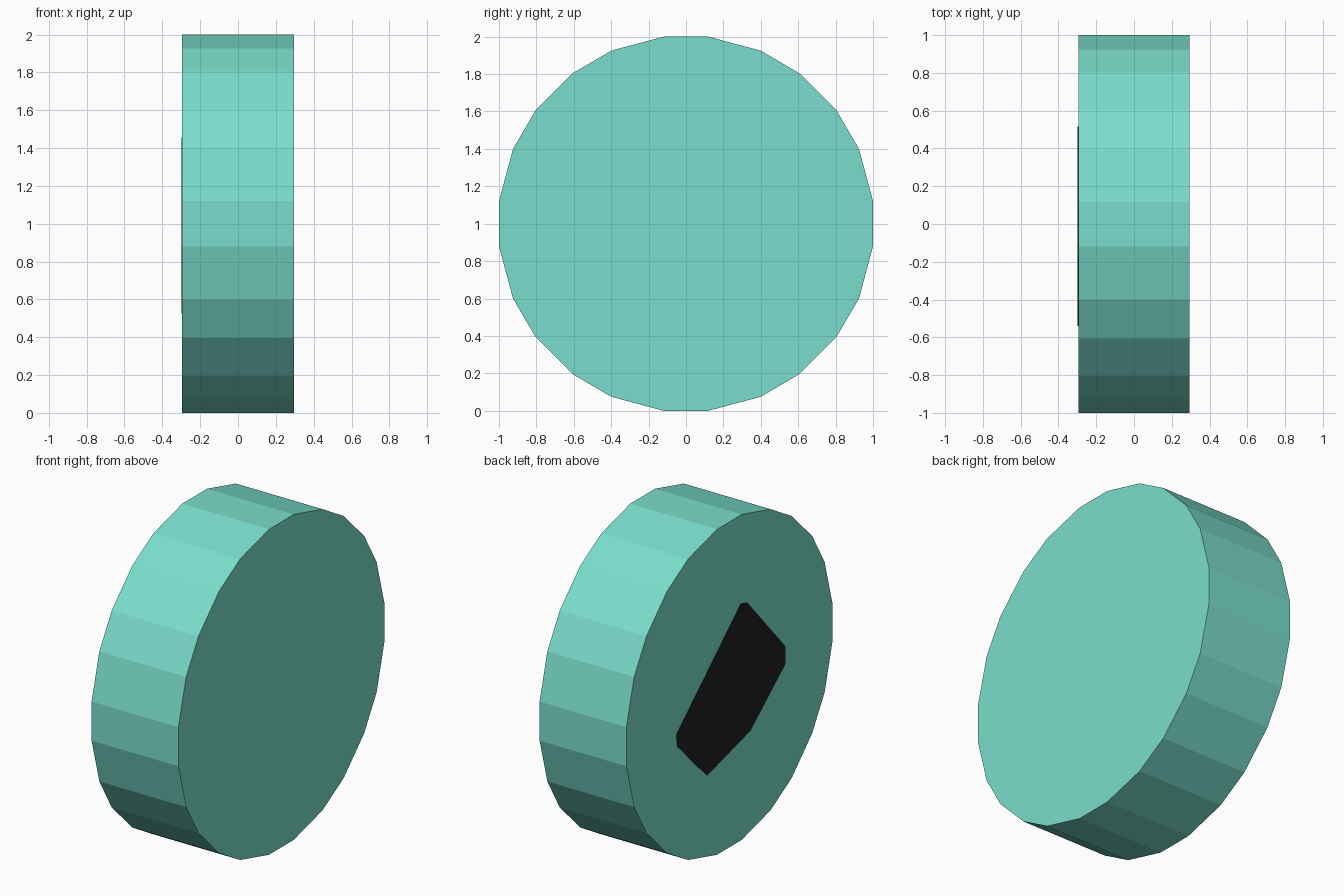
import bpy, bmesh

if "Cube" in bpy.data.objects:
    bpy.data.objects.remove(bpy.data.objects["Cube"])


def material(name, rgb):
    m = bpy.data.materials.new(name)
    m.diffuse_color = (*rgb, 1.0)
    m.use_nodes = True
    m.node_tree.nodes["Principled BSDF"].inputs["Base Color"].default_value = m.diffuse_color
    return m


def slab(name, outline, x0, x1, mat, centre_z=1.0):
    """Extrude a (y, z) outline along x."""
    bm = bmesh.new()
    face = bm.faces.new([bm.verts.new((x0, y, centre_z + z)) for y, z in outline])
    new = bmesh.ops.extrude_face_region(bm, geom=[face])["geom"]
    verts = [v for v in new if isinstance(v, bmesh.types.BMVert)]
    bmesh.ops.translate(bm, verts=verts, vec=(x1 - x0, 0, 0))
    bmesh.ops.recalc_face_normals(bm, faces=bm.faces)
    mesh = bpy.data.meshes.new(name)
    bm.to_mesh(mesh)
    bm.free()
    mesh.materials.append(mat)
    ob = bpy.data.objects.new(name, mesh)
    bpy.context.collection.objects.link(ob)
    return ob


teal = material("teal", (0.195, 0.730, 0.604))
black = material("black", (0.015, 0.015, 0.015))

# Thick disc: one quadrant of the faceted rim, rotated four times
quadrant = [(1.0, 0.12), (0.925, 0.4), (0.805, 0.605),
            (0.605, 0.805), (0.4, 0.925), (0.12, 1.0)]
rim = []
for _ in range(4):
    rim += quadrant
    quadrant = [(-z, y) for y, z in quadrant]
slab("disc", rim, -0.295, 0.295, teal)

# Plain blank dark panel painted on the left face
panel = [(-0.11, 0.455), (-0.17, 0.44), (-0.54, 0.03), (-0.54, -0.08),
         (-0.2, -0.36), (0.22, -0.475), (0.505, -0.19), (0.515, -0.11)]
slab("dark_panel", panel, -0.294, -0.298, black)
